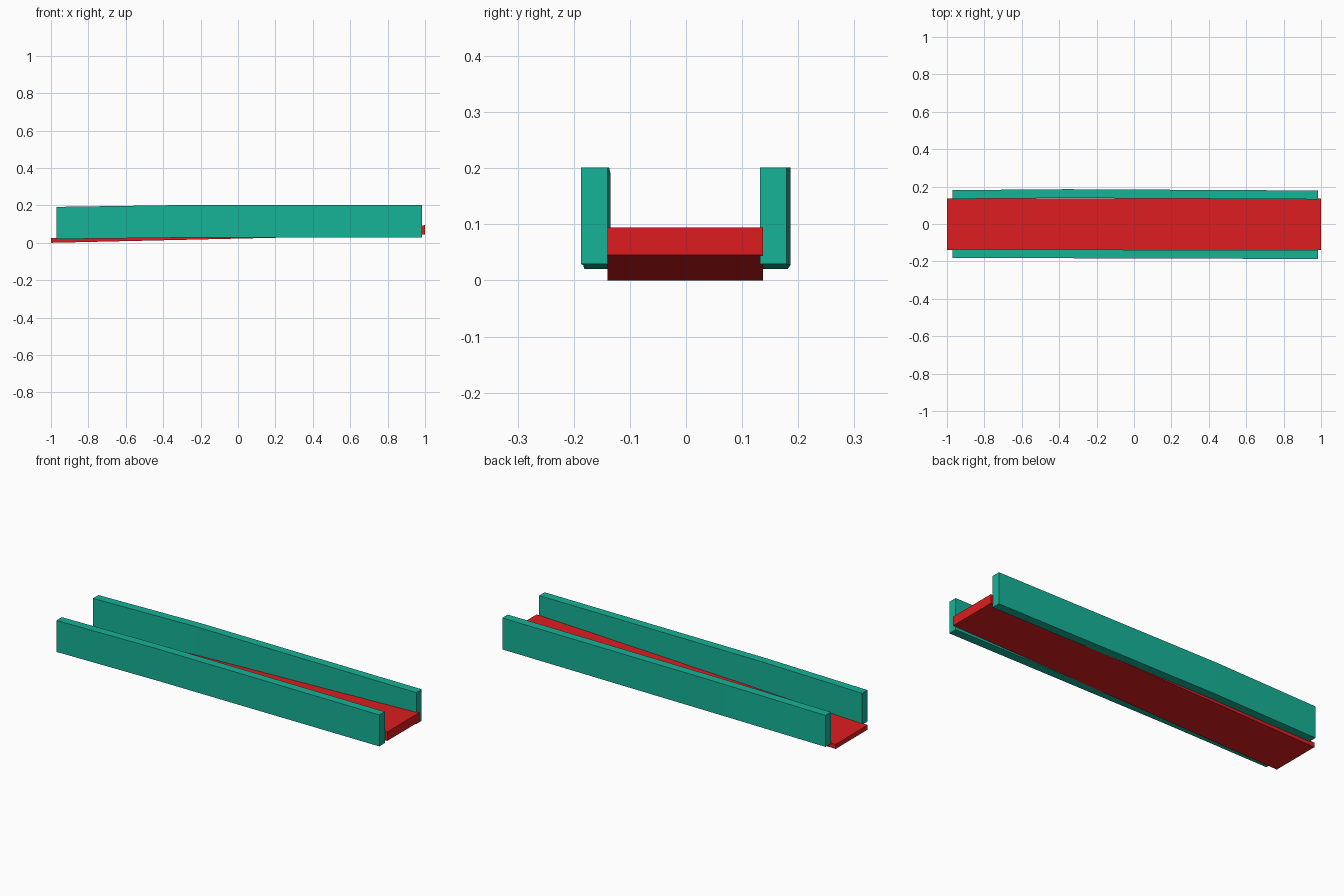
import bpy, bmesh

if "Cube" in bpy.data.objects:
    bpy.data.objects.remove(bpy.data.objects["Cube"])


def material(name, color):
    mat = bpy.data.materials.new(name)
    mat.diffuse_color = color
    mat.use_nodes = True
    mat.node_tree.nodes["Principled BSDF"].inputs["Base Color"].default_value = mat.diffuse_color
    return mat


def loft(name, sections, mat):
    """Skin rectangular sections (x, y0, y1, z0, z1) along x and cap both ends."""
    bm = bmesh.new()
    rings = [[bm.verts.new((x, y, z)) for y, z in ((y0, z0), (y1, z0), (y1, z1), (y0, z1))]
             for x, y0, y1, z0, z1 in sections]
    for a, b in zip(rings, rings[1:]):
        for i in range(4):
            j = (i + 1) % 4
            bm.faces.new((a[i], a[j], b[j], b[i]))
    bm.faces.new(rings[0])
    bm.faces.new(rings[-1])
    bmesh.ops.recalc_face_normals(bm, faces=bm.faces)
    mesh = bpy.data.meshes.new(name)
    bm.to_mesh(mesh)
    bm.free()
    mesh.materials.append(mat)
    obj = bpy.data.objects.new(name, mesh)
    bpy.context.collection.objects.link(obj)
    return obj


red = material("red", (0.73, 0.012, 0.014, 1))
teal = material("teal", (0.008, 0.45, 0.31, 1))

# Tapered sloping floor
loft("floor", [(-1, -0.14, 0.137, 0.0, 0.025),
               (1, -0.14, 0.137, 0.045, 0.094)], red)

# Side walls, each with a slight bend left of centre
loft("front_wall", [(-0.97, -0.181, -0.135, 0.02, 0.192),
                    (-0.36, -0.183, -0.137, 0.027, 0.201),
                    (0.985, -0.187, -0.14, 0.029, 0.201)], teal)
loft("back_wall", [(-0.97, 0.134, 0.181, 0.02, 0.192),
                   (-0.36, 0.139, 0.186, 0.027, 0.201),
                   (0.985, 0.132, 0.179, 0.029, 0.201)], teal)
